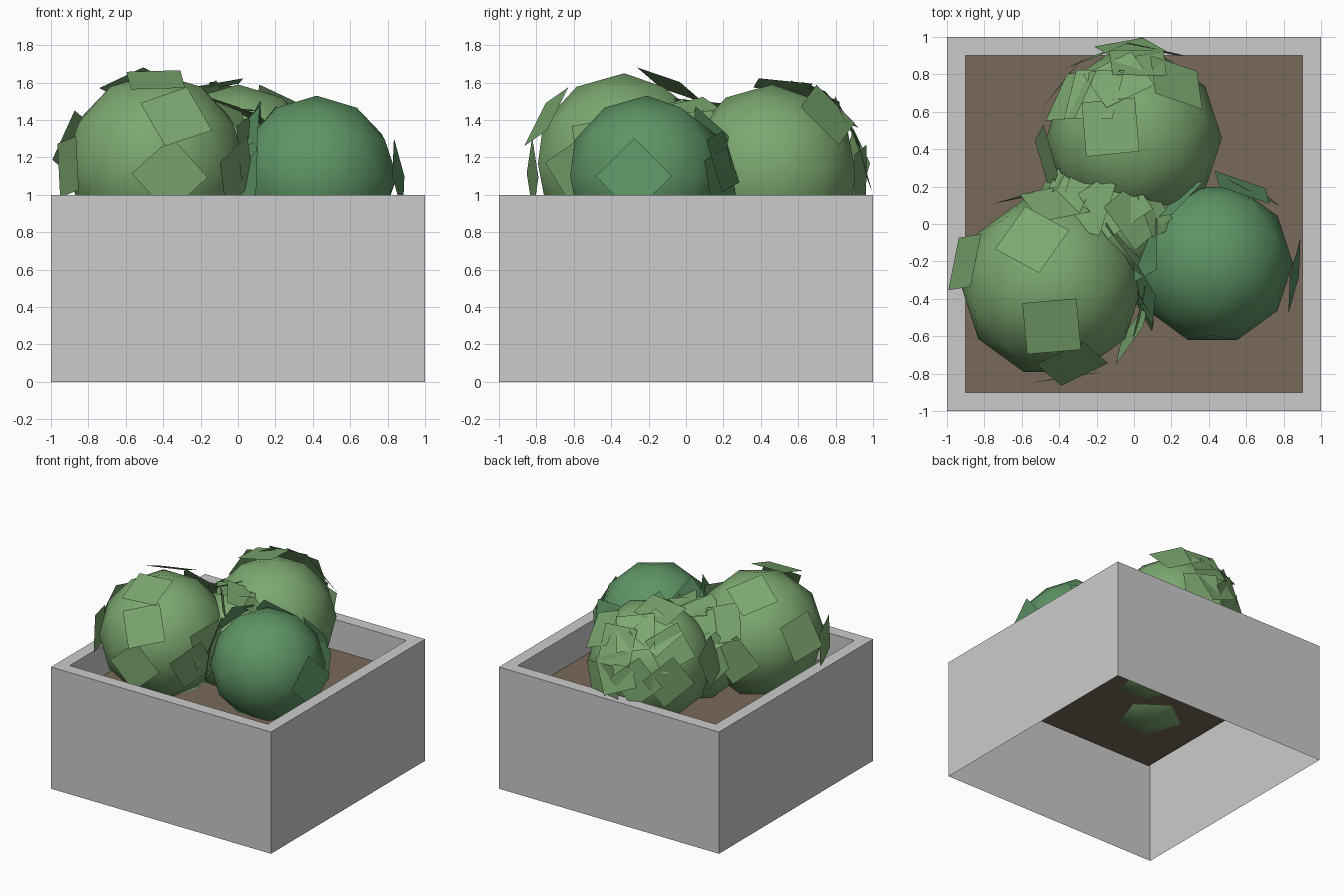
import bpy, bmesh, math, random
from mathutils import Vector, Matrix

if "Cube" in bpy.data.objects:
    bpy.data.objects.remove(bpy.data.objects["Cube"])

random.seed(4)


def material(name, rgb):
    m = bpy.data.materials.new(name)
    m.diffuse_color = (*rgb, 1)
    m.use_nodes = True
    m.node_tree.nodes["Principled BSDF"].inputs["Base Color"].default_value = m.diffuse_color
    return m


light_green = material("light_green", (0.20, 0.39, 0.16))
dark_green = material("dark_green", (0.11, 0.30, 0.13))
soil_brown = material("soil_brown", (0.19, 0.14, 0.10))


def finish(name, bm, mat=None, smooth=False):
    mesh = bpy.data.meshes.new(name)
    for f in bm.faces:
        f.smooth = smooth
    bm.to_mesh(mesh)
    bm.free()
    ob = bpy.data.objects.new(name, mesh)
    bpy.context.collection.objects.link(ob)
    if mat:
        mesh.materials.append(mat)
    return ob


def square_ring(bm, half, z):
    return [bm.verts.new((sx * half, sy * half, z))
            for sx, sy in ((-1, -1), (1, -1), (1, 1), (-1, 1))]


# Planter: open-bottomed walls, flat rim and a recessed tray
bm = bmesh.new()
rings = [square_ring(bm, h, z) for h, z in ((1, 0), (1, 1), (0.9, 1), (0.9, 0.75))]
for a, b in zip(rings, rings[1:]):
    for i in range(4):
        j = (i + 1) % 4
        bm.faces.new((a[i], a[j], b[j], b[i]))
finish("planter_box", bm)

# Soil sheet
bm = bmesh.new()
bm.faces.new(square_ring(bm, 0.9, 0.75))
finish("soil", bm, soil_brown)


def bush(name, centre, radius, mat, leaf_points):
    centre = Vector(centre)
    # Low-poly ball
    bm = bmesh.new()
    bmesh.ops.create_icosphere(
        bm, subdivisions=2, radius=radius,
        matrix=Matrix.Translation(centre) @ Matrix.Rotation(math.radians(-18), 4, 'Z'))
    finish(name, bm, mat, smooth=True)
    # Square leaves lying roughly tangent to the ball
    bm = bmesh.new()
    for x, y, z, spin in leaf_points:
        out = (Vector((x, y, z)) - centre).normalized()
        side = Vector((0, 0, 1)).cross(out).normalized()
        up = out.cross(side)
        tilt = Matrix.Rotation(random.uniform(-0.15, 0.15), 3, side)
        turn = tilt @ Matrix.Rotation(math.radians(spin), 3, out)
        s, u = turn @ side * 0.145, turn @ up * 0.145
        p = centre + out * radius * 1.03
        bm.faces.new([bm.verts.new(p + q) for q in (-s - u, s - u, s + u, u - s)])
    finish(name + "_leaves", bm, mat)


# Leaf entries: x, y, z near the ball, then spin in degrees
bush("left_bush", (-0.44, -0.33, 1.165), 0.485, light_green, [
    (-0.55, -0.07, 1.61, 35), (-0.44, -0.55, 1.62, 5), (-0.33, -0.75, 1.42, 20),
    (-0.36, -0.85, 1.10, 42), (-0.92, -0.20, 1.30, 10), (-0.90, -0.50, 1.15, 8),
    (0.04, -0.45, 1.25, 10), (0.00, -0.58, 1.12, 30), (-0.04, -0.06, 1.35, 15),
    (-0.42, 0.12, 1.40, 25), (-0.55, 0.14, 1.15, 40),
])
bush("right_bush", (0.42, -0.21, 1.10), 0.43, dark_green, [
    (0.58, 0.20, 1.18, 10), (0.62, 0.18, 1.08, 15), (0.86, -0.28, 1.10, 45),
    (0.03, -0.42, 1.12, 10), (0.05, -0.35, 1.28, 30), (0.08, -0.15, 1.32, 20),
    (0.20, 0.12, 1.28, 35), (0.06, 0.02, 1.20, 5),
])
bush("back_bush", (0.00, 0.46, 1.12), 0.47, light_green, [
    (-0.13, 0.52, 1.60, 30), (-0.22, 0.70, 1.50, 40), (-0.08, 0.77, 1.48, 15),
    (0.22, 0.75, 1.42, 30), (0.02, 0.85, 1.38, 5), (-0.33, 0.68, 1.38, 20),
    (-0.02, 0.93, 1.20, 25), (-0.18, 0.90, 1.15, 40), (-0.36, 0.75, 1.15, 35),
    (0.10, 0.92, 1.10, 10), (-0.44, 0.36, 1.18, 15),
])
bush("middle_bush", (-0.11, 0.03, 1.07), 0.38, light_green, [
    (-0.32, 0.20, 1.32, 20), (-0.10, 0.12, 1.45, 40), (-0.25, 0.10, 1.40, 10),
    (0.02, 0.06, 1.43, 25), (-0.38, 0.22, 1.15, 35), (0.12, 0.10, 1.32, 5),
])
